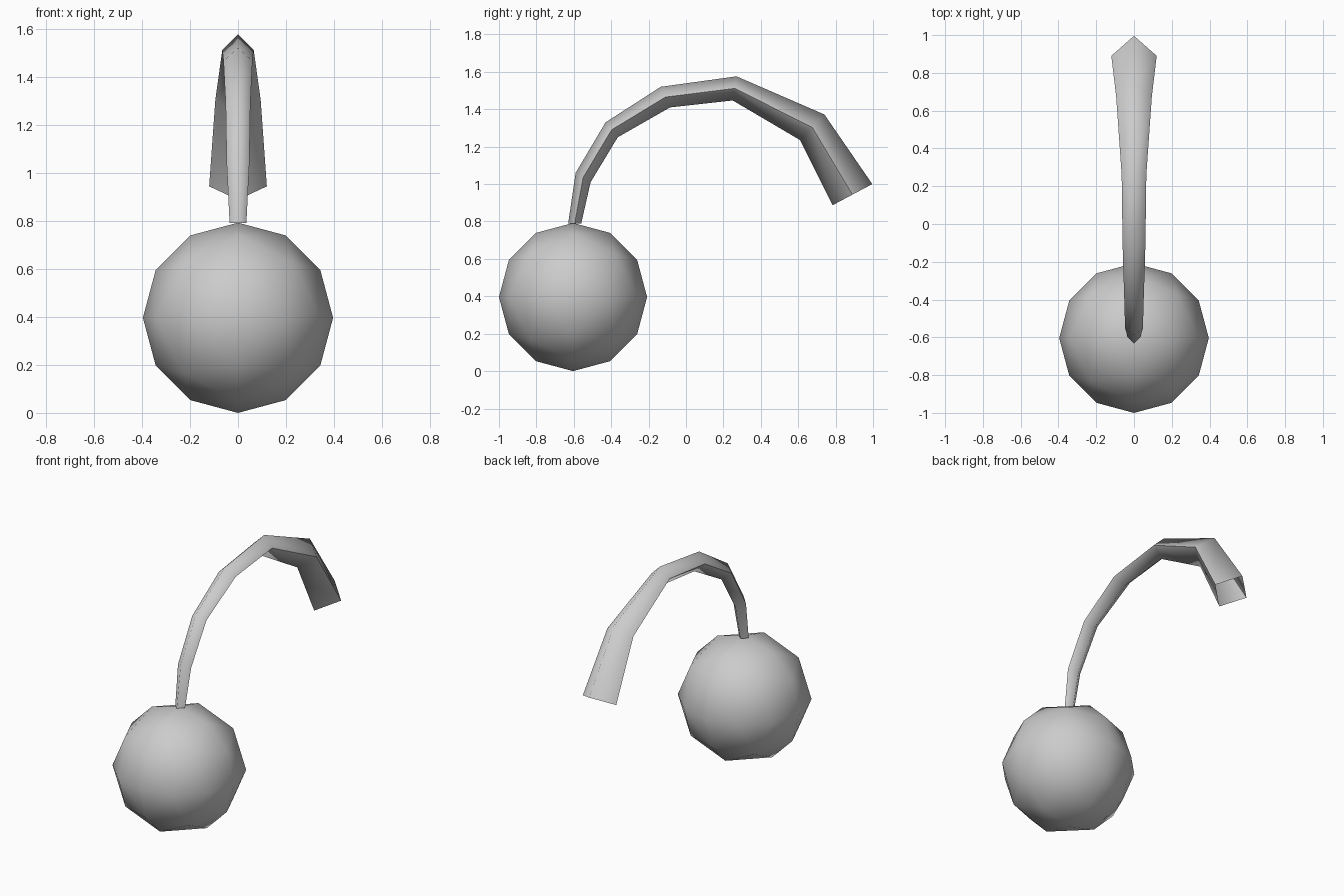
import bpy, bmesh, math
from itertools import product, permutations
from mathutils import Vector

cube = bpy.data.objects.get("Cube")
if cube:
    bpy.data.objects.remove(cube, do_unlink=True)

grey = bpy.data.materials.new("plain_grey")
grey.use_nodes = True
grey.diffuse_color = (0.6, 0.6, 0.6, 1)
grey.node_tree.nodes["Principled BSDF"].inputs["Base Color"].default_value = (0.6, 0.6, 0.6, 1)


def make_object(name, bm):
    bmesh.ops.recalc_face_normals(bm, faces=bm.faces)
    for face in bm.faces:
        face.smooth = True
    mesh = bpy.data.meshes.new(name)
    bm.to_mesh(mesh)
    bm.free()
    mesh.materials.append(grey)
    obj = bpy.data.objects.new(name, mesh)
    bpy.context.collection.objects.link(obj)
    return obj


# Round ball: an octahedron with each edge split in three, pushed out to a sphere
RADIUS = 0.396
CENTRE = Vector((0, -0.604, RADIUS))
c, s = math.cos(math.pi / 6), math.sin(math.pi / 6)
d = 1 / math.sqrt(3)
points = set()
for base in ((1, 0, 0), (c, s, 0), (d, d, d)):
    for order in permutations(base):
        for signs in product((1, -1), repeat=3):
            points.add(tuple(a * b + 0.0 for a, b in zip(order, signs)))
bm = bmesh.new()
for p in sorted(points):
    bm.verts.new(CENTRE + RADIUS * Vector(p))
bmesh.ops.convex_hull(bm, input=bm.verts)
make_object("ball", bm)

# Curved horn: diamond sections, each given by its outer and inner (y, z) corner
SECTIONS = [
    ((-0.63, 0.79), (-0.56, 0.79)),
    ((-0.59, 1.06), (-0.51, 1.01)),
    ((-0.43, 1.33), (-0.365, 1.25)),
    ((-0.135, 1.52), (-0.085, 1.41)),
    ((0.27, 1.576), (0.25, 1.447)),
    ((0.74, 1.372), (0.61, 1.235)),
    ((0.996, 1.0), (0.784, 0.887)),
]
bm = bmesh.new()
rings = []
for outer, inner in SECTIONS:
    top, bottom = Vector((0, *outer)), Vector((0, *inner))
    middle = (top + bottom) / 2
    side = Vector(((top - bottom).length / 2, 0, 0))
    rings.append([bm.verts.new(p) for p in (top, middle + side, bottom, middle - side)])
for a, b in zip(rings, rings[1:]):
    for i in range(4):
        j = (i + 1) % 4
        bm.faces.new((a[i], a[j], b[j], b[i]))
    # Crisp edges along both flanks, soft ridges on the outer and inner curve
    for i in (1, 3):
        bm.edges.get((a[i], b[i])).smooth = False
make_object("curved_horn", bm)
